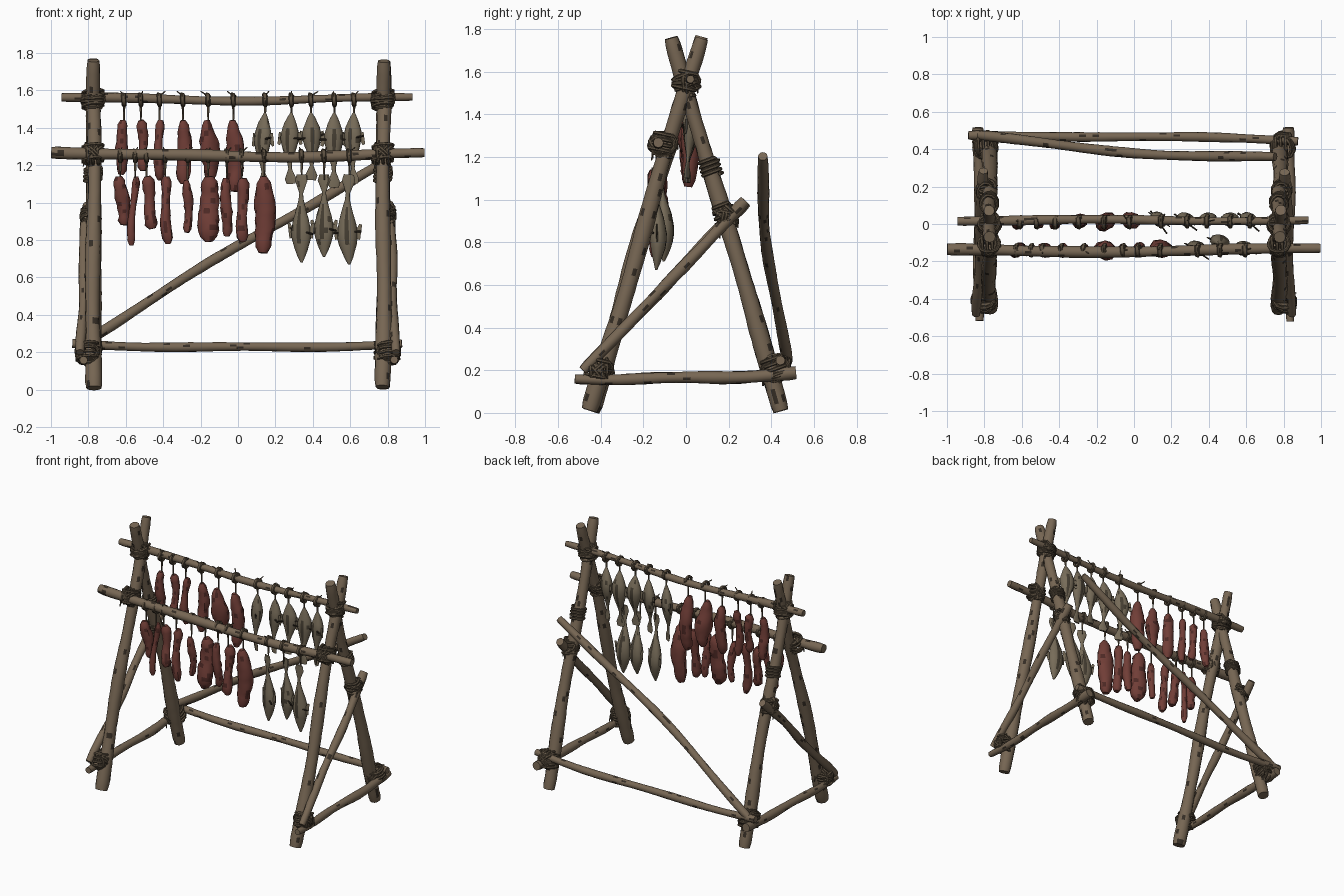
import bpy, bmesh, math, random
from mathutils import Vector

random.seed(7)
if "Cube" in bpy.data.objects:
    bpy.data.objects.remove(bpy.data.objects["Cube"])


def material(name, r, g, b):
    m = bpy.data.materials.new(name)
    m.use_nodes = True
    m.diffuse_color = (r, g, b, 1)
    bsdf = next(n for n in m.node_tree.nodes if n.type == 'BSDF_PRINCIPLED')
    bsdf.inputs["Base Color"].default_value = (r, g, b, 1)
    bsdf.inputs["Roughness"].default_value = 0.9
    return m


wood = material("weathered wood", 0.185, 0.135, 0.088)
bark = material("dark bark", 0.035, 0.026, 0.018)
rope = material("rope", 0.105, 0.078, 0.05)
meat = material("dried meat", 0.165, 0.048, 0.038)
fat = material("dark meat", 0.075, 0.022, 0.018)
skin = material("fish skin", 0.185, 0.15, 0.1)
slit = material("fish slit", 0.06, 0.048, 0.032)
Z = Vector((0, 0, 1))


def jitter(s):
    return Vector([random.uniform(-s, s) for _ in range(3)])


def tube(name, pts, radii, sides, mats, ref, rule=None, rough=0.0):
    """Loft elliptical rings along a path; rule(ring, side) picks the material."""
    bm = bmesh.new()
    rings = []
    for i, p in enumerate(pts):
        d = (pts[min(i + 1, len(pts) - 1)] - pts[max(i - 1, 0)]).normalized()
        v = d.cross(ref).normalized()
        u = v.cross(d)
        w, t = radii[i]
        ring = []
        for k in range(sides):
            a = math.tau * k / sides
            f = 1 + random.uniform(-rough, rough)
            ring.append(bm.verts.new(p + u * math.cos(a) * w * f + v * math.sin(a) * t * f))
        rings.append(ring)
    for i in range(len(rings) - 1):
        for k in range(sides):
            j = (k + 1) % sides
            face = bm.faces.new((rings[i][k], rings[i][j], rings[i + 1][j], rings[i + 1][k]))
            face.material_index = rule(i, k) if rule else 0
    bm.faces.new(rings[0])
    bm.faces.new(rings[-1])
    bmesh.ops.recalc_face_normals(bm, faces=bm.faces)
    mesh = bpy.data.meshes.new(name)
    bm.to_mesh(mesh)
    bm.free()
    for m in mats:
        mesh.materials.append(m)
    mesh.shade_smooth()
    mesh.set_sharp_from_angle(angle=math.radians(50))
    ob = bpy.data.objects.new(name, mesh)
    bpy.context.collection.objects.link(ob)
    return ob


def pole(name, a, b, r0, r1, bend=(0, 0, 0)):
    """A slightly crooked round pole with flecks of bark and chamfered ends."""
    a, b, bend = Vector(a), Vector(b), Vector(bend)
    n = max(8, int((b - a).length / 0.035))
    ref = Vector((1, 0, 0)) if abs((b - a).normalized().x) < 0.6 else Z
    p1, p2 = random.uniform(0, 6), random.uniform(0, 6)
    pts, radii = [], []
    for i in range(n + 1):
        t = i / n
        wob = Vector((math.sin(9 * t + p1), math.sin(8 * t + p2), math.cos(10 * t + p1))) * 0.005
        pts.append(a.lerp(b, t) + bend * math.sin(math.pi * t) + wob)
        r = (r0 + (r1 - r0) * t) * (1 + 0.07 * math.sin(17 * t + p2))
        if i in (0, n):
            r *= 0.9
        radii.append((r, r))
    tube(name, pts, radii, 12, [wood, bark], ref,
         lambda i, k: int(random.random() < 0.045), 0.03)


def lash(name, c, axis, r, turns=4, width=0.07):
    """Rope wound round an axis, with a loose end."""
    c, axis = Vector(c), Vector(axis).normalized()
    u = axis.orthogonal().normalized()
    v = axis.cross(u)
    n = turns * 12
    pts = []
    for i in range(n + 1):
        a = math.tau * i / 12
        rr = r * (1 + 0.06 * math.sin(i * 1.7))
        pts.append(c + axis * width * (i / n - 0.5) + (u * math.cos(a) + v * math.sin(a)) * rr)
    tube(name, pts, [(0.009, 0.009)] * len(pts), 6, [rope], axis)
    end = pts[-1]
    tail = [end, end + v * 0.02 - Z * 0.02, end + v * 0.025 - Z * 0.06 + jitter(0.01)]
    tube(name + "_end", tail, [(0.007, 0.007), (0.007, 0.007), (0.003, 0.003)], 6, [rope], axis)


def joint(name, c, axis_a, axis_b, r=0.052):
    """Square lashing: windings on both poles plus two diagonals."""
    a, b = Vector(axis_a).normalized(), Vector(axis_b).normalized()
    lash(name + "_wrap_a", c, a, r, 4, 0.10)
    lash(name + "_wrap_b", c, b, r, 3, 0.08)
    lash(name + "_cross_a", c, a + b, r * 1.08, 2, 0.03)
    lash(name + "_cross_b", c, a - b, r * 1.08, 2, 0.03)


# End frames: crossed legs, foot bar and brace on each side
for side, s in (("right", -1), ("left", 1)):
    x, xo = 0.775 * s, 0.83 * s
    front, back = Vector((0, 0.52, 1.76)), Vector((0, -0.52, 1.76))
    pole(side + "_front_leg", (x, -0.45, 0.01), (x + 0.005, 0.07, 1.76), 0.043, 0.034)
    pole(side + "_back_leg", (x + 0.005, 0.45, 0.01), (x, -0.07, 1.76), 0.043, 0.034)
    pole(side + "_foot_bar", (xo, -0.52, 0.16), (xo, 0.52, 0.185), 0.023, 0.031, (0, 0, -0.01))
    pole(side + "_brace", (xo + 0.01 * s, -0.48, 0.2), (0.81 * s, 0.28, 0.99), 0.025, 0.028)
    joint(side + "_peak_lashing", (x, 0.0, 1.55), front, back, 0.055)
    joint(side + "_rail_lashing", (x, -0.11, 1.26), front, (1, 0, 0), 0.055)
    joint(side + "_front_foot_lashing", (x + 0.03 * s, -0.41, 0.2), front, (0, 1, 0), 0.055)
    joint(side + "_back_foot_lashing", (x + 0.02 * s, 0.42, 0.21), back, (1, 0, 0), 0.062)
    joint(side + "_brace_lashing", (x + 0.015 * s, 0.18, 0.93), back, (0, 1, 1), 0.046)
    lash(side + "_leg_binding", (x, 0.115, 1.15), back, 0.045, 4, 0.08)

# Long rails
pole("top_rail", (-0.94, 0.02, 1.565), (0.93, 0.02, 1.565), 0.026, 0.02, (0, 0, -0.018))
pole("front_rail", (-1.0, -0.14, 1.272), (1.0, -0.13, 1.262), 0.031, 0.027, (0, -0.01, -0.02))
pole("back_bottom_rail", (-0.89, 0.47, 0.245), (0.88, 0.445, 0.245), 0.024, 0.024, (0, 0.01, -0.02))
pole("back_diagonal", (-0.83, 0.475, 0.25), (0.76, 0.355, 1.2), 0.026, 0.026, (0, -0.03, 0.02))


def hang(name, x, y, rail_z, top):
    """Loop over the rail, a string down, and a knot end poking up."""
    lash(name + "_loop", (x, y, rail_z), (1, 0, 0), 0.03, 2, 0.015)
    for dx in (-0.004, 0.005):
        tube(name + "_string", [Vector((x + dx, y, rail_z)), Vector((x, y, top - 0.02))],
             [(0.004, 0.004)] * 2, 5, [rope], Vector((1, 0, 0)))
    tip = Vector((x + random.uniform(-0.04, 0.04), y + random.uniform(-0.04, 0.04), rail_z + 0.045))
    tube(name + "_knot_end", [Vector((x, y, rail_z + 0.02)), tip],
         [(0.005, 0.005), (0.003, 0.003)], 5, [rope], Vector((1, 0, 0)))


def meat_piece(name, x, y, top, bottom, w, lean=0.0):
    """Irregular dried strip; wide ones swell low like a haunch."""
    n = 12
    ph = random.uniform(0, 6)
    spin = random.uniform(-0.5, 0.5)
    pts, radii = [], []
    for i in range(n + 1):
        t = i / n
        pts.append(Vector((x + lean * t + 0.007 * math.sin(5 * t + ph),
                           y + 0.012 * math.sin(4 * t + ph), top + (bottom - top) * t)))
        swell = 0.62 + 0.42 * math.sin(math.pi * min(1, t * 1.05) ** 1.5) if w > 0.04 else 0.95
        k = w * swell * (1 + 0.13 * math.sin(8 * t + ph))
        if i in (0, n):
            k *= 0.55
        radii.append((k, min(k, 0.012 + k * 0.55)))
    tube(name, pts, radii, 10, [meat, fat], Vector((math.cos(spin), math.sin(spin), 0)),
         lambda i, k: int(random.random() < 0.1), 0.12)


def fish(name, x, y, head, tail, w):
    """Split fish hung by head or tail, propped open with a small stick."""
    outline = [0.12, 0.42, 0.66, 0.86, 1.0, 1.0, 0.92, 0.78, 0.6, 0.42, 0.26, 0.2, 0.42, 0.66, 0.5]
    n = len(outline) - 1
    spin = random.uniform(-0.7, 0.7)
    lean = random.uniform(-0.015, 0.015)
    pts = [Vector((x + lean * math.sin(3 * i / n), y + 0.01 * math.sin(5 * i / n),
                   head + (tail - head) * i / n)) for i in range(n + 1)]
    radii = [(w * o, w * (0.72 * o if i < n - 3 else 0.13)) for i, o in enumerate(outline)]
    ref = Vector((math.cos(spin), math.sin(spin), 0))
    tube(name, pts, radii, 14, [skin, slit], ref,
         lambda i, k: int(k in (3, 10) and 2 < i < 9 or random.random() < 0.04), 0.04)
    # Side fins
    mid = pts[4]
    out = (tail - head) * Z * 0.16
    for sx in (-1, 1):
        tube(name + "_fin", [mid + ref * w * 0.85 * sx, mid + ref * w * 1.3 * sx + out],
             [(0.022, 0.004), (0.008, 0.003)], 6, [skin], Z)
    # Spreader stick
    across = Vector((math.cos(spin * 1.6), math.sin(spin * 1.6), random.uniform(-0.25, 0.25)))
    at = pts[5] - Vector((0, w * 0.3, 0))
    tube(name + "_spreader", [at - across * 0.075, at + across * 0.075],
         [(0.005, 0.005)] * 2, 6, [bark], Z)


# Hanging rows: (x, top, bottom, half width, lean)
upper_meat = [(-0.61, 1.44, 1.15, 0.031, -0.02), (-0.52, 1.44, 1.17, 0.027, 0.02),
              (-0.42, 1.44, 1.12, 0.026, 0.0), (-0.295, 1.44, 1.1, 0.042, 0.01),
              (-0.16, 1.44, 1.12, 0.052, 0.01), (-0.025, 1.44, 1.06, 0.05, 0.01)]
lower_meat = [(-0.63, 1.14, 0.88, 0.036, 0.02), (-0.55, 1.14, 0.77, 0.02, -0.02),
              (-0.49, 1.14, 0.86, 0.032, 0.035), (-0.39, 1.14, 0.78, 0.028, 0.015),
              (-0.27, 1.12, 0.84, 0.025, 0.0), (-0.16, 1.14, 0.79, 0.06, 0.01),
              (-0.06, 1.13, 0.82, 0.031, -0.005), (0.02, 1.13, 0.79, 0.032, 0.01),
              (0.14, 1.14, 0.73, 0.058, 0.0)]
for row, items, y, rail in (("upper", upper_meat, 0.01, 1.55), ("lower", lower_meat, -0.14, 1.25)):
    for i, (x, top, bottom, w, lean) in enumerate(items):
        label = f"{row}_meat_{i + 1}"
        hang(label, x, y, rail, top)
        meat_piece(label, x, y, top, bottom, w, lean)

for i, x in enumerate((0.145, 0.285, 0.39, 0.515, 0.62)):
    hang(f"upper_fish_{i + 1}", x, 0.015, 1.55, 1.46)
    fish(f"upper_fish_{i + 1}", x, 0.015, 1.48, 1.08 + 0.02 * (i % 3), 0.05)
for i, (x, low) in enumerate(((0.34, 0.68), (0.46, 0.71), (0.595, 0.67))):
    y = -0.14 + 0.035 * (i % 2)
    hang(f"lower_fish_{i + 1}", x, -0.14, 1.25, 1.14)
    fish(f"lower_fish_{i + 1}", x, y, low, 1.15, 0.054)
